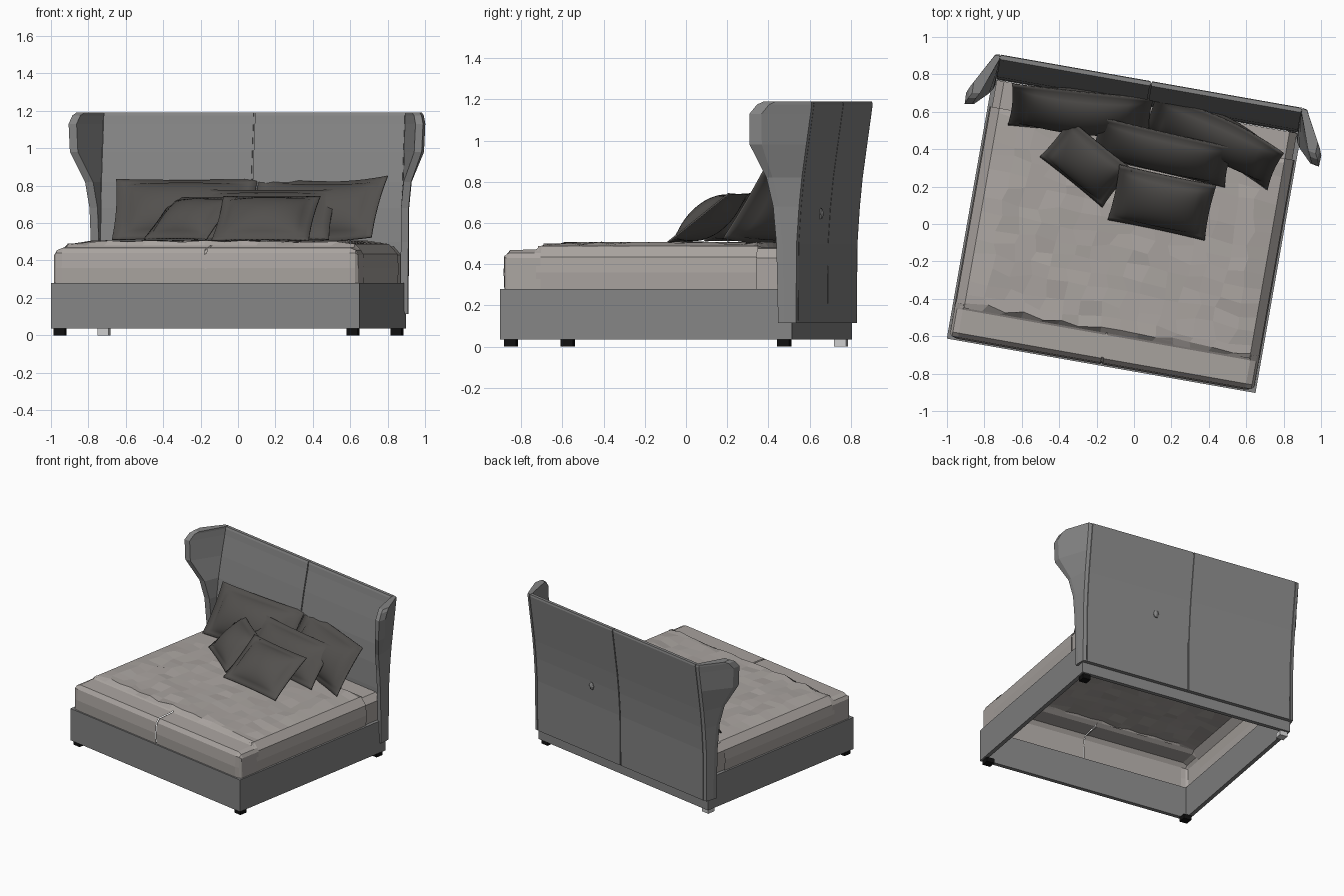
import bpy, bmesh, math, random
from mathutils import Matrix, Vector

if "Cube" in bpy.data.objects:
    bpy.data.objects.remove(bpy.data.objects["Cube"])

random.seed(4)
# The whole bed stands turned by -10 degrees; parts are built square and then turned
BED = Matrix.Rotation(math.radians(-10), 4, 'Z') @ Matrix.Translation((-0.0415, 0, 0))


def material(name, r, g, b):
    m = bpy.data.materials.new(name)
    m.diffuse_color = (r, g, b, 1)
    m.use_nodes = True
    m.node_tree.nodes["Principled BSDF"].inputs["Base Color"].default_value = m.diffuse_color
    return m


UPHOLSTERY = material("upholstery", 0.23, 0.23, 0.23)
BEDDING = material("bedding", 0.40, 0.37, 0.35)
CUSHION = material("cushion", 0.085, 0.08, 0.075)
BLACK = material("black_foot", 0.005, 0.005, 0.005)
PALE = material("pale_foot", 0.75, 0.75, 0.75)


def make(name, verts, faces, mat, matrix=BED, smooth=False):
    me = bpy.data.meshes.new(name)
    me.from_pydata(verts, [], faces)
    bm = bmesh.new()
    bm.from_mesh(me)
    bmesh.ops.recalc_face_normals(bm, faces=bm.faces)
    bm.to_mesh(me)
    bm.free()
    ob = bpy.data.objects.new(name, me)
    bpy.context.collection.objects.link(ob)
    me.materials.append(mat)
    ob.matrix_world = matrix
    if smooth:
        me.shade_smooth()
    return ob


def loft(name, rings, mat, closed=True, caps=(True, True)):
    """Skin a list of equal-length rings of points."""
    n = len(rings[0])
    verts = [p for r in rings for p in r]
    faces = []
    for i in range(len(rings) - 1):
        for j in range(n if closed else n - 1):
            k = (j + 1) % n
            faces.append((i * n + j, i * n + k, (i + 1) * n + k, (i + 1) * n + j))
    if caps[0]:
        faces.append(tuple(range(n)))
    if caps[1]:
        faces.append(tuple(range(len(verts) - n, len(verts))))
    return make(name, verts, faces, mat)


def extrude(name, profile, x0, x1, mat, **kw):
    """Extrude a (y, z) profile along x."""
    return loft(name, [[(x, y, z) for y, z in profile] for x in (x0, x1)], mat, **kw)


def box(name, x0, x1, y0, y1, z0, z1, mat):
    return extrude(name, [(y0, z0), (y1, z0), (y1, z1), (y0, z1)], x0, x1, mat)


# Base: four rails, open underneath
box("front_rail", -.838, .838, -.777, -.747, .035, .28, UPHOLSTERY)
box("back_rail", -.838, .838, .632, .662, .035, .115, UPHOLSTERY)
for s, side in ((-1, "left"), (1, "right")):
    box(side + "_rail_lower", *sorted((s * .808, s * .838)), -.747, .632, .035, .115, UPHOLSTERY)
    box(side + "_rail_upper", *sorted((s * .808, s * .838)), -.747, .61, .115, .28, UPHOLSTERY)
    # Feet
    for y, end in ((-.73, "front"), (.617, "back")):
        mat = PALE if (side, end) == ("left", "back") else BLACK
        box(f"{end}_{side}_foot", s * .795 - .03, s * .795 + .03, y - .03, y + .03, 0, .035, mat)

# Headboard and wings share one set of levels:
# z, back y, front y, wing tip x, wing tip y
LEVELS = [(.115, .690, .635, .858, .598), (.5, .693, .637, .862, .590),
          (.68, .705, .648, .866, .575), (.82, .719, .665, .885, .545),
          (.98, .741, .695, .955, .475), (1.13, .762, .728, .962, .475),
          (1.175, .768, .736, .948, .51), (1.19, .765, .742, .932, .54)]


def board_profile(inset):
    return ([(b - inset, z) for z, b, f, _, _ in LEVELS] +
            [(f + inset, z) for z, b, f, _, _ in reversed(LEVELS)])


extrude("headboard_left_panel", board_profile(0), -.817, -.004, UPHOLSTERY)
extrude("headboard_right_panel", board_profile(0), .004, .817, UPHOLSTERY)
extrude("headboard_core", board_profile(.008), -.826, .826, UPHOLSTERY)
for s, side in ((-1, "left"), (1, "right")):
    loft(side + "_headboard_wing",
         [[(s * .822, b, z), (s * .847, b - .006, z), (s * (tx + .002), ty + .06, z) if z > .9
           else (s * (tx - .002), ty + .03, z), (s * tx, ty, z),
           (s * (tx - .042), ty + .008, z), (s * .820, f, z)]
          for z, b, f, tx, ty in LEVELS], UPHOLSTERY)

# Small faceted knob on the headboard back
loft("headboard_knob", [[(.27 + r * math.cos(a), y, .645 + 1.4 * r * math.sin(a))
     for a in [i * math.tau / 6 for i in range(6)]]
     for y, r in ((.69, .022), (.708, .022), (.718, .006))], UPHOLSTERY)

# Bed end cover: two folded halves with a recessed seam, hollow below
fold = [(-.765, .27), (-.769, .36), (-.760, .44), (-.737, .468), (-.61, .472), (-.58, .49)]
extrude("end_cover_seam", [(y + .006, z - .006) for y, z in fold], -.006, .006, BEDDING,
        closed=False, caps=(False, False))
for s, side in ((-1, "left"), (1, "right")):
    extrude(side + "_end_cover", fold, s * .005, s * .78, BEDDING, closed=False, caps=(False, False))
    # Rounded corner down the side
    loft(side + "_end_cover_corner",
         [[(s * x, max(y, y0), min(z, top)) for y, z in fold]
          for x, y0, top in ((.78, -.769, .49), (.812, -.760, .455), (.825, -.748, .43), (.827, -.74, .27))],
         BEDDING, closed=False, caps=(False, False))

# Quilt: hollow shell, rumpled flat facets, sides falling into the base
across = [(-.823, .27), (-.828, .36), (-.822, .435), (-.775, .488)]
inner = [(-.77 + 1.54 * i / 15, .502) for i in range(1, 15)]
section = across + inner + [(-x, z) for x, z in reversed(across)]
lengthwise = [-.60, -.575] + [-.53 + .99 * i / 13 for i in range(14)] + [.485]
rows = []
for k, y in enumerate(lengthwise):
    end = k in (0, len(lengthwise) - 1)
    row = []
    for x, z in section:
        dx = dy = 0
        if abs(x) < .75:
            z += -.022 if end else random.uniform(-.006, .007)
            dx = random.uniform(-.02, .02)
            dy = 0 if end else random.uniform(-.02, .02)
        row.append((x + dx, y + dy, z))
    rows.append(row)
loft("quilt", rows, BEDDING, closed=False, caps=(False, False))

# Mattress head showing behind the quilt
head = [(-.812, .27), (-.815, .43), (-.775, .475), (.775, .475), (.815, .43), (.812, .27)]
loft("mattress_head", [[(x, y, z) for x, z in head] for y in (.47, .63)],
     BEDDING, closed=False, caps=(False, True))


def pillow(name, centre, w, h, t, lean, yaw, bend=0):
    """Stuffed pillow with a flat flange and pinched edges."""
    n = 18
    verts, faces = [], []
    for side in (1, -1):
        for j in range(n + 1):
            for i in range(n + 1):
                a, b = 2 * i / n - 1, 2 * j / n - 1
                pa = max(0, 1 - (a / .88) ** 2)
                pb = max(0, 1 - (b / .86) ** 2)
                x = a * w / 2 * (1 - .03 * (1 - b * b))
                y = b * h / 2 * (1 - .03 * (1 - a * a))
                z = side * (.004 + t / 2 * (pa * pb) ** .6) - bend * (a * a - .4)
                verts.append((x, y, z))
    m = (n + 1) ** 2
    for j in range(n):
        for i in range(n):
            q = [j * (n + 1) + i, j * (n + 1) + i + 1, (j + 1) * (n + 1) + i + 1, (j + 1) * (n + 1) + i]
            faces += [q, [m + v for v in reversed(q)]]
    # Close the rim
    rim = ([i for i in range(n)] + [j * (n + 1) + n for j in range(n)] +
           [n * (n + 1) + i for i in range(n, 0, -1)] + [j * (n + 1) for j in range(n, 0, -1)])
    for p, q in zip(rim, rim[1:] + rim[:1]):
        faces.append((p, q, m + q, m + p))
    mat = (Matrix.Translation(Vector(centre)) @ Matrix.Rotation(math.radians(yaw), 4, 'Z')
           @ Matrix.Rotation(math.radians(lean), 4, 'X'))
    return make(name, verts, faces, CUSHION, mat, smooth=True)


# Pillows, back to front
pillow("back_left_pillow", (-.285, .60, .672), .76, .39, .20, 56, -6)
pillow("back_right_pillow", (.425, .455, .672), .75, .39, .20, 57, -24, -.05)
pillow("middle_pillow", (.15, .385, .645), .74, .34, .15, 51, -13)
pillow("small_left_pillow", (-.255, .325, .625), .43, .34, .14, 41, -39)
pillow("small_right_pillow", (.15, .115, .625), .53, .38, .15, 38, -12)
